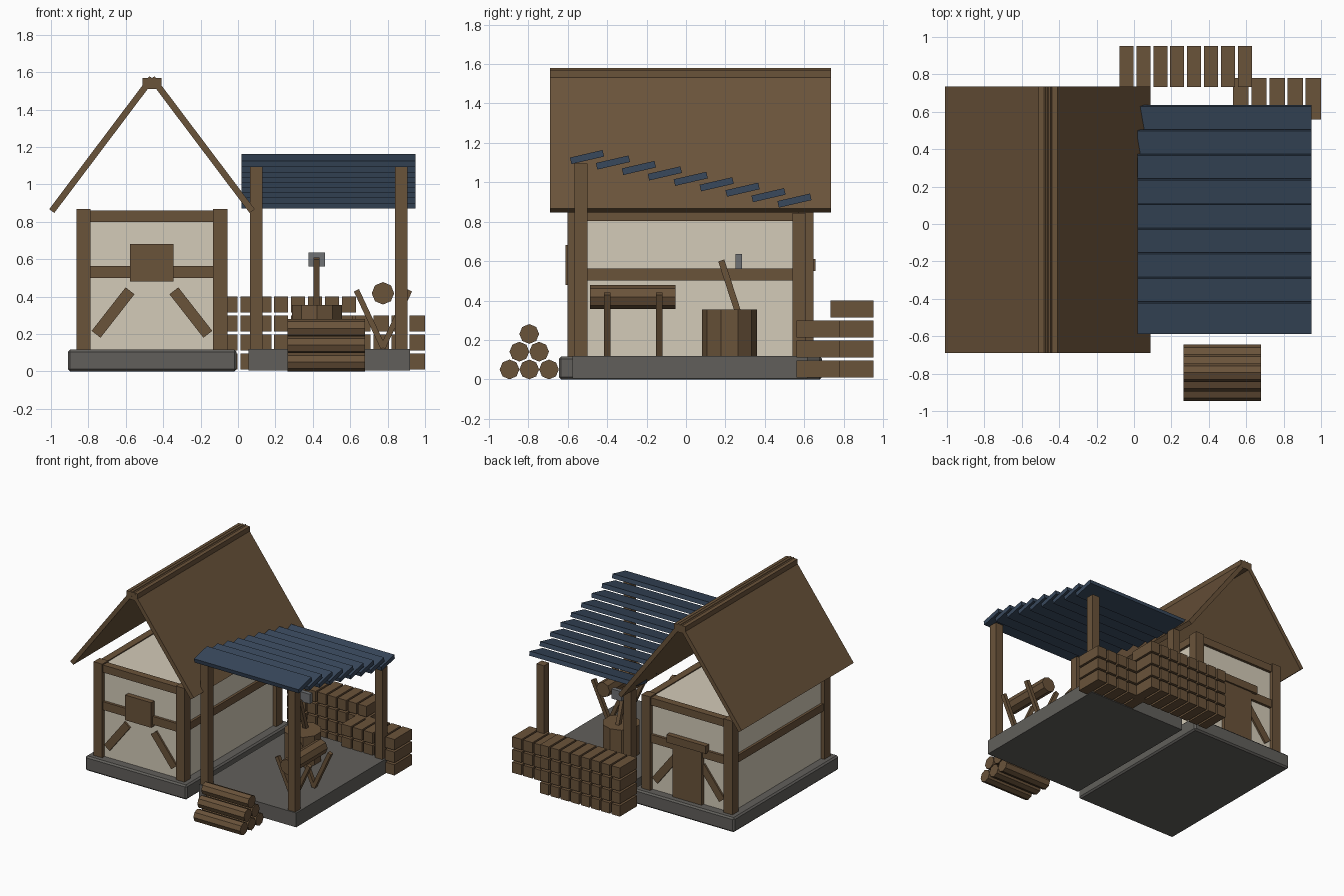
import bpy, bmesh, math
from mathutils import Matrix, Vector

if "Cube" in bpy.data.objects:
    bpy.data.objects.remove(bpy.data.objects["Cube"])


def material(name, r, g, b):
    lin = [((c / 255 + 0.055) / 1.055) ** 2.4 for c in (r, g, b)]
    m = bpy.data.materials.new(name)
    m.diffuse_color = (*lin, 1)
    m.use_nodes = True
    m.node_tree.nodes["Principled BSDF"].inputs["Base Color"].default_value = m.diffuse_color
    return m


WOOD = material("brown wood", 106, 83, 58)
PLASTER = material("cream plaster", 212, 203, 184)
STONE = material("grey stone", 97, 95, 91)
SLATE = material("slate blue", 56, 72, 92)
STEEL = material("steel grey", 112, 114, 117)


def finish(bm, name, mat):
    mesh = bpy.data.meshes.new(name)
    bm.to_mesh(mesh)
    bm.free()
    mesh.materials.append(mat)
    ob = bpy.data.objects.new(name, mesh)
    bpy.context.collection.objects.link(ob)
    return ob


def bar(name, mat, centre, size, axis='X', angle=0):
    """Box given by centre and size, turned about one axis."""
    bm = bmesh.new()
    m = (Matrix.Translation(centre) @ Matrix.Rotation(math.radians(angle), 4, axis)
         @ Matrix.Diagonal((*size, 1)))
    bmesh.ops.create_cube(bm, size=1, matrix=m)
    return finish(bm, name, mat)


def box(name, mat, x0, x1, y0, y1, z0, z1):
    """Box given by its limits."""
    return bar(name, mat, ((x0 + x1) / 2, (y0 + y1) / 2, (z0 + z1) / 2),
               (x1 - x0, y1 - y0, z1 - z0))


def log(name, centre, r, length, sides, axis=None):
    bm = bmesh.new()
    m = Matrix.Translation(centre)
    if axis:
        m = m @ Matrix.Rotation(math.pi / 2, 4, axis)
    bmesh.ops.create_cone(bm, cap_ends=True, segments=sides, radius1=r, radius2=r,
                          depth=length, matrix=m)
    return finish(bm, name, WOOD)


CX = -0.46  # centre line of the house

# Foundations
base = box("house_foundation", STONE, -0.91, -0.008, -0.645, 0.69, 0, 0.117)
bev = base.modifiers.new("chamfer", 'BEVEL')
bev.width, bev.segments = 0.012, 1
box("shed_floor", STONE, 0.055, 0.92, -0.575, 0.615, 0.005, 0.12)

# House walls and timber frame
box("house_walls", PLASTER, -0.835, -0.085, -0.57, 0.615, 0.11, 0.855)
for sx in (-1, 1):
    side = "left" if sx < 0 else "right"
    x = CX + sx * 0.366
    for y, end in ((-0.562, "front"), (0.607, "back")):
        bar(f"house_post_{end}_{side}", WOOD, (x, y, 0.4925), (0.077, 0.077, 0.755))
    for z, h, lvl in ((0.532, 0.06, "middle"), (0.833, 0.06, "top")):
        bar(f"{lvl}_beam_{side}", WOOD, (x, 0.022, z), (0.058, 1.12, h))
for y, end in ((-0.562, "front"), (0.607, "back")):
    for z, h, lvl in ((0.532, 0.066, "middle"), (0.83, 0.06, "top")):
        bar(f"{lvl}_beam_{end}", WOOD, (CX, y, z), (0.67, 0.058, h))
    # Slanted braces
    for sx in (-1, 1):
        bar(f"brace_{end}", WOOD, (CX + sx * 0.208, y, 0.315),
            (0.295, 0.045, 0.06), 'Y', sx * 52)

# Front shutter, back door and lintel
box("front_shutter", WOOD, -0.577, -0.345, -0.61, -0.55, 0.48, 0.682)
box("back_door", WOOD, CX - 0.13, CX + 0.13, 0.58, 0.643, 0.12, 0.56)
box("door_lintel", WOOD, CX - 0.175, CX + 0.175, 0.57, 0.656, 0.55, 0.612)

# Steep house roof and ridge beam
for sx in (-1, 1):
    bar("house_roof_left" if sx < 0 else "house_roof_right", WOOD,
        (CX + sx * 0.268, 0.022, 1.213), (0.89, 1.425, 0.034), 'Y', sx * 53)
box("ridge_beam", WOOD, CX - 0.05, CX + 0.05, -0.69, 0.735, 1.51, 1.57)

# Shed posts
for x, side in ((0.0975, "left"), (0.8725, "right")):
    for y, top, end in ((-0.533, 1.095, "front"), (0.573, 0.845, "back")):
        box(f"shed_post_{end}_{side}", WOOD, x - 0.033, x + 0.033,
            y - 0.033, y + 0.033, 0.12, top)

# Shed roof of overlapping slats
for i in range(9):
    bar(f"shed_slat_{i + 1}", SLATE, (0.485, -0.502 + i * 0.1315, 1.128 - i * 0.0276),
        (0.93, 0.17, 0.034), 'X', 13)

# Chopping block with axe
log("chopping_block", (0.422, 0.22, 0.238), 0.14, 0.236, 10)
bar("axe_handle", WOOD, (0.42, 0.222, 0.47), (0.03, 0.032, 0.28), 'X', 18)
box("axe_head", STEEL, 0.376, 0.465, 0.25, 0.284, 0.56, 0.637)

# Sawing trestle: two V frames holding a log
log("trestle_log", (0.775, -0.27, 0.418), 0.06, 0.435, 8, 'X')
for y in (-0.4, -0.135):
    for sx in (-1, 1):
        bar("trestle_leg", WOOD, (0.775 + sx * 0.07, y, 0.28),
            (0.03, 0.032, 0.34), 'Y', sx * 25)

# Log pile in front of the shed
for row in range(3):
    for k in range(3 - row):
        log(f"pile_log_{row + 1}_{k + 1}",
            (0.472, -0.895 + 0.1 * k + 0.05 * row, 0.051 + 0.09 * row),
            0.05, 0.415, 8, 'Y')


# Split firewood stacks behind
def stack(name, x, y, pitch, width, cols, rows):
    bm = bmesh.new()
    for c in range(cols):
        for r in range(rows):
            m = (Matrix.Translation((x + c * pitch + width / 2, y, 0.053 + r * 0.1015))
                 @ Matrix.Diagonal((width, 0.22, 0.086, 1)))
            bmesh.ops.create_cube(bm, size=1, matrix=m)
    finish(bm, name, WOOD)


stack("firewood_stack_tall", -0.078, 0.842, 0.0905, 0.075, 8, 4)
stack("firewood_stack_low", 0.53, 0.67, 0.097, 0.082, 5, 3)
